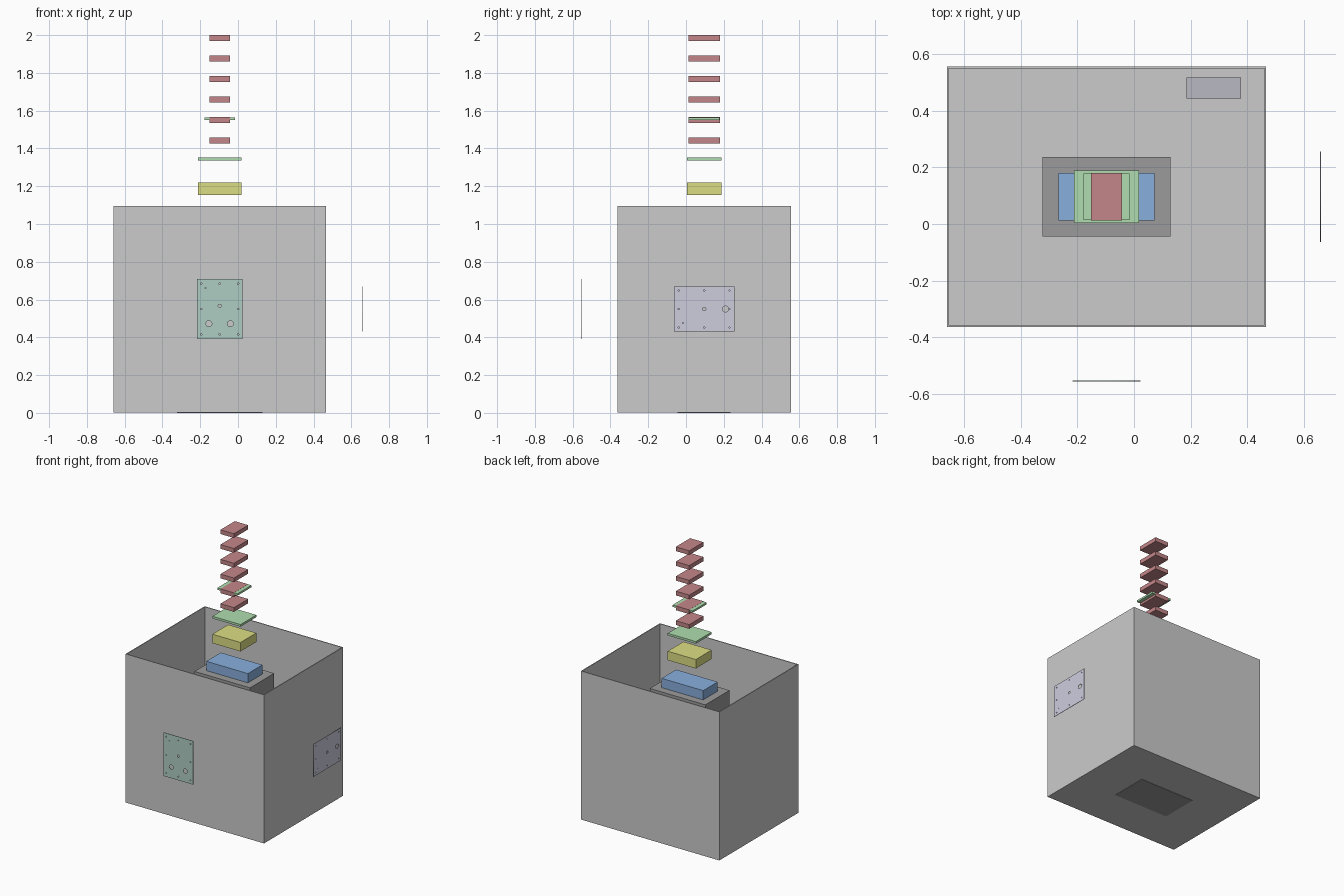
import bpy, bmesh
from math import pi, sin, cos
from mathutils import Matrix

if "Cube" in bpy.data.objects:
    bpy.data.objects.remove(bpy.data.objects["Cube"])

CX, CY = -0.097, 0.096      # shared axis of the stacked parts


def material(name, rgb):
    m = bpy.data.materials.new(name)
    m.diffuse_color = (*rgb, 1)
    m.use_nodes = True
    m.node_tree.nodes["Principled BSDF"].inputs["Base Color"].default_value = m.diffuse_color
    return m


red = material("red", (0.55, 0.24, 0.25))
green = material("green", (0.43, 0.72, 0.43))
yellow = material("yellow", (0.72, 0.73, 0.23))
blue = material("blue", (0.25, 0.43, 0.73))
black = material("charcoal", (0.33, 0.33, 0.33))
teal = material("teal", (0.43, 0.61, 0.54))
lilac = material("lilac", (0.61, 0.61, 0.73))
slate = material("slate", (0.48, 0.48, 0.54))


def add_object(name, mesh, mat=None):
    ob = bpy.data.objects.new(name, mesh)
    bpy.context.collection.objects.link(ob)
    if mat:
        mesh.materials.append(mat)
    return ob


def block_bm(sx, sy, z0, z1, x=CX, y=CY):
    bm = bmesh.new()
    bmesh.ops.create_cube(bm, size=1, matrix=Matrix.Translation((x, y, (z0 + z1) / 2))
                          @ Matrix.Diagonal((sx, sy, z1 - z0, 1)))
    return bm


def to_object(bm, name, mat=None):
    mesh = bpy.data.meshes.new(name)
    bm.to_mesh(mesh)
    bm.free()
    return add_object(name, mesh, mat)


def block(name, mat, *dims, **pos):
    return to_object(block_bm(*dims, **pos), name, mat)


# Open-topped case: inset the lid, then push it down to the floor
wall = 0.009
bm = block_bm(1.126, 0.918, 0.003, 1.095)
top = max(bm.faces, key=lambda f: f.calc_center_median().z)
bmesh.ops.inset_region(bm, faces=[top], thickness=wall)
inner = bmesh.ops.extrude_discrete_faces(bm, faces=[top])["faces"][0]
bmesh.ops.translate(bm, verts=inner.verts, vec=(0, 0, 0.003 + wall - 1.095))
bmesh.ops.recalc_face_normals(bm, faces=bm.faces)
to_object(bm, "open_case")

# Parts inside the case
block("pedestal", black, 0.452, 0.281, 0.0, 0.935)
block("base_block", blue, 0.338, 0.168, 0.935, 1.003)
block("corner_unit", slate, 0.192, 0.074, 0.012, 0.13, x=0.281, y=0.479)

# Parts floating above the case
block("upper_block", yellow, 0.229, 0.184, 1.154, 1.22)
block("lower_plate", green, 0.229, 0.184, 1.336, 1.352)
block("upper_plate", green, 0.163, 0.163, 1.551, 1.565)
for i in range(6):
    z = 1.457 + i * 0.1086
    block(f"stack_slab_{i + 1}", red, 0.109, 0.166, z - 0.031, z)


# Drilled cover panels: outline and holes as one filled 2D curve
def panel(name, mat, w, h, holes, matrix):
    curve = bpy.data.curves.new(name, 'CURVE')
    curve.dimensions = '2D'
    curve.fill_mode = 'BOTH'
    curve.extrude = 0.0015

    def loop(points):
        s = curve.splines.new('POLY')
        s.points.add(len(points) - 1)
        for p, (u, v) in zip(s.points, points):
            p.co = (u, v, 0, 1)
        s.use_cyclic_u = True

    a, b = w / 2, h / 2
    loop([(-a, -b), (a, -b), (a, b), (-a, b)])
    ex, ey = a - 0.022, b - 0.026
    if w > h:
        ex, ey = a - 0.026, b - 0.022
    screws = [(i * ex, j * ey, 0.004) for i in (-1, 0, 1) for j in (-1, 0, 1) if i or j]
    for u, v, r in screws + holes:
        n = 24 if r > 0.006 else 12
        loop([(u + r * cos(2 * pi * k / n), v + r * sin(2 * pi * k / n)) for k in range(n)])

    tmp = bpy.data.objects.new(name + "_curve", curve)
    bpy.context.collection.objects.link(tmp)
    dg = bpy.context.evaluated_depsgraph_get()
    mesh = bpy.data.meshes.new_from_object(tmp.evaluated_get(dg))
    bpy.data.objects.remove(tmp)
    mesh.materials.clear()
    mesh.transform(matrix)
    add_object(name, mesh, mat)


upright = Matrix.Rotation(pi / 2, 4, 'X')
panel("front_panel", teal, 0.24, 0.32,
      [(-0.057, -0.078, 0.016), (0.057, -0.078, 0.016), (0, 0.017, 0.008), (-0.075, 0.112, 0.003)],
      Matrix.Translation((CX, -0.5535, 0.55)) @ upright)
panel("side_panel", lilac, 0.32, 0.24,
      [(0.113, 0, 0.016), (0, 0, 0.009), (-0.112, -0.075, 0.003)],
      Matrix.Translation((0.6575, CY, 0.55)) @ Matrix.Rotation(pi / 2, 4, 'Z') @ upright)
